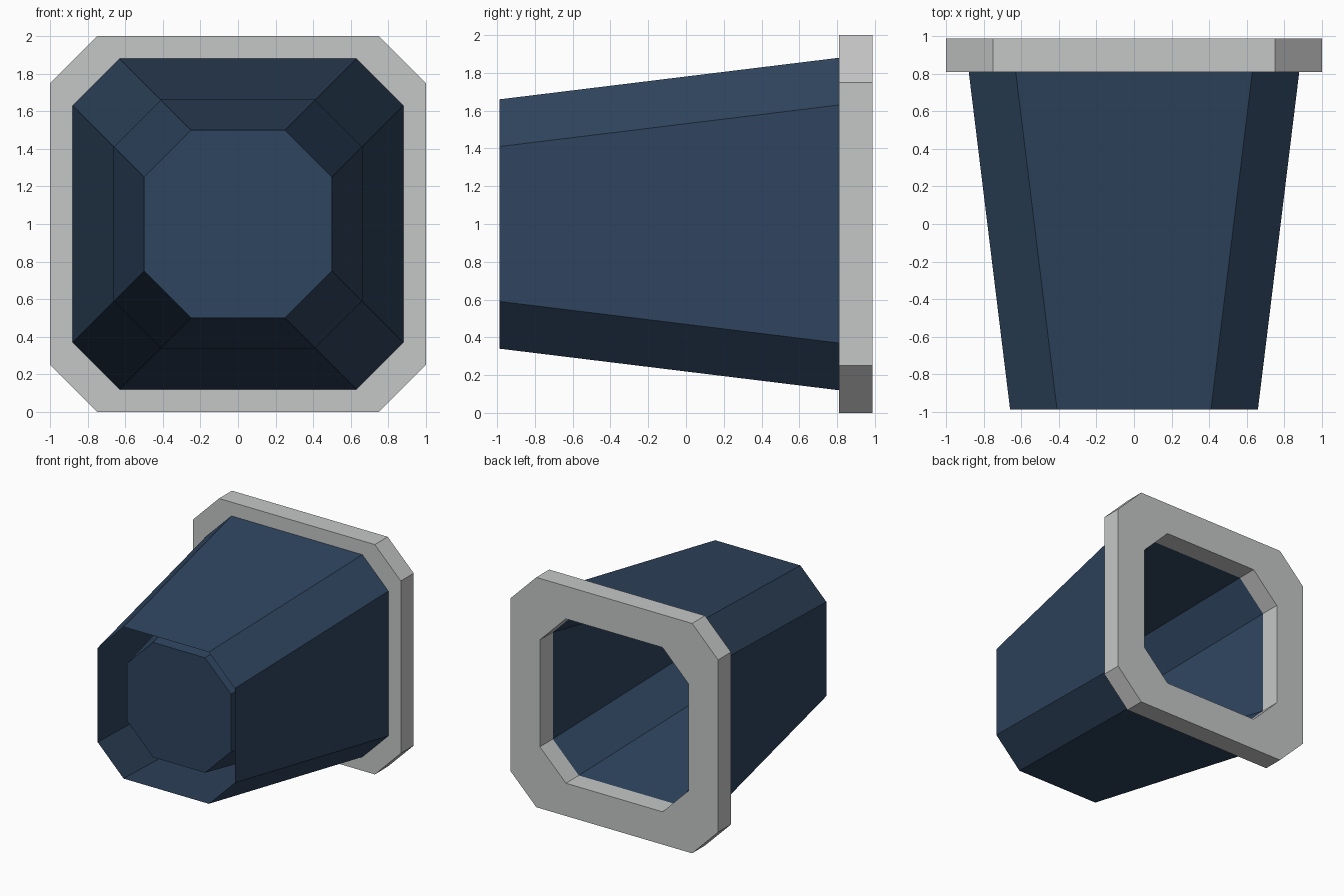
import bpy
import bmesh

if "Cube" in bpy.data.objects:
    bpy.data.objects.remove(bpy.data.objects["Cube"])

CHAMFER = 0.25          # every octagon has the same corner cut
FRONT, PLATE, NECK, BACK = -0.987, -0.81, 0.81, 0.987


def material(name, rgb):
    m = bpy.data.materials.new(name)
    m.diffuse_color = (*rgb, 1)
    m.use_nodes = True
    m.node_tree.nodes["Principled BSDF"].inputs["Base Color"].default_value = m.diffuse_color
    return m


def octagon(bm, y, h):
    """Ring of eight vertices: a square of half size h with cut corners."""
    c = h - CHAMFER
    pts = [(c, -h), (h, -c), (h, c), (c, h), (-c, h), (-h, c), (-h, -c), (-c, -h)]
    return [bm.verts.new((x, y, z + 1)) for x, z in pts]


def loft(name, mat, sections, cap_first=False, closed=False):
    """Join octagon rings (y, half size) with flat faces."""
    bm = bmesh.new()
    rings = [octagon(bm, y, h) for y, h in sections]
    pairs = list(zip(rings, rings[1:]))
    if closed:
        pairs.append((rings[-1], rings[0]))
    for a, b in pairs:
        for i in range(8):
            j = (i + 1) % 8
            bm.faces.new((a[i], a[j], b[j], b[i]))
    if cap_first:
        bm.faces.new(rings[0])
    bmesh.ops.recalc_face_normals(bm, faces=bm.faces)
    # open shells face outward, away from the central axis
    if not closed:
        f = max(bm.faces, key=lambda f: f.calc_center_median().z)
        if f.normal.z < 0:
            bmesh.ops.reverse_faces(bm, faces=bm.faces)
    me = bpy.data.meshes.new(name)
    bm.to_mesh(me)
    bm.free()
    me.materials.append(mat)
    ob = bpy.data.objects.new(name, me)
    bpy.context.collection.objects.link(ob)
    return ob


blue = material("dark blue", (0.028, 0.058, 0.112))
grey = material("light grey", (0.56, 0.57, 0.565))

# Outer tapered shell, open at the front
loft("outer_shell", blue, [(FRONT, 0.66), (NECK, 0.88)])

# Inner tapered cup, closed by the recessed front plate, open to the back
loft("inner_cup", blue, [(PLATE, 0.50), (NECK, 0.715)], cap_first=True)

# Thick octagonal frame with a hole at the back
loft("back_frame", grey,
     [(NECK, 1.0), (BACK, 1.0), (BACK, 0.715), (NECK, 0.715)], closed=True)
